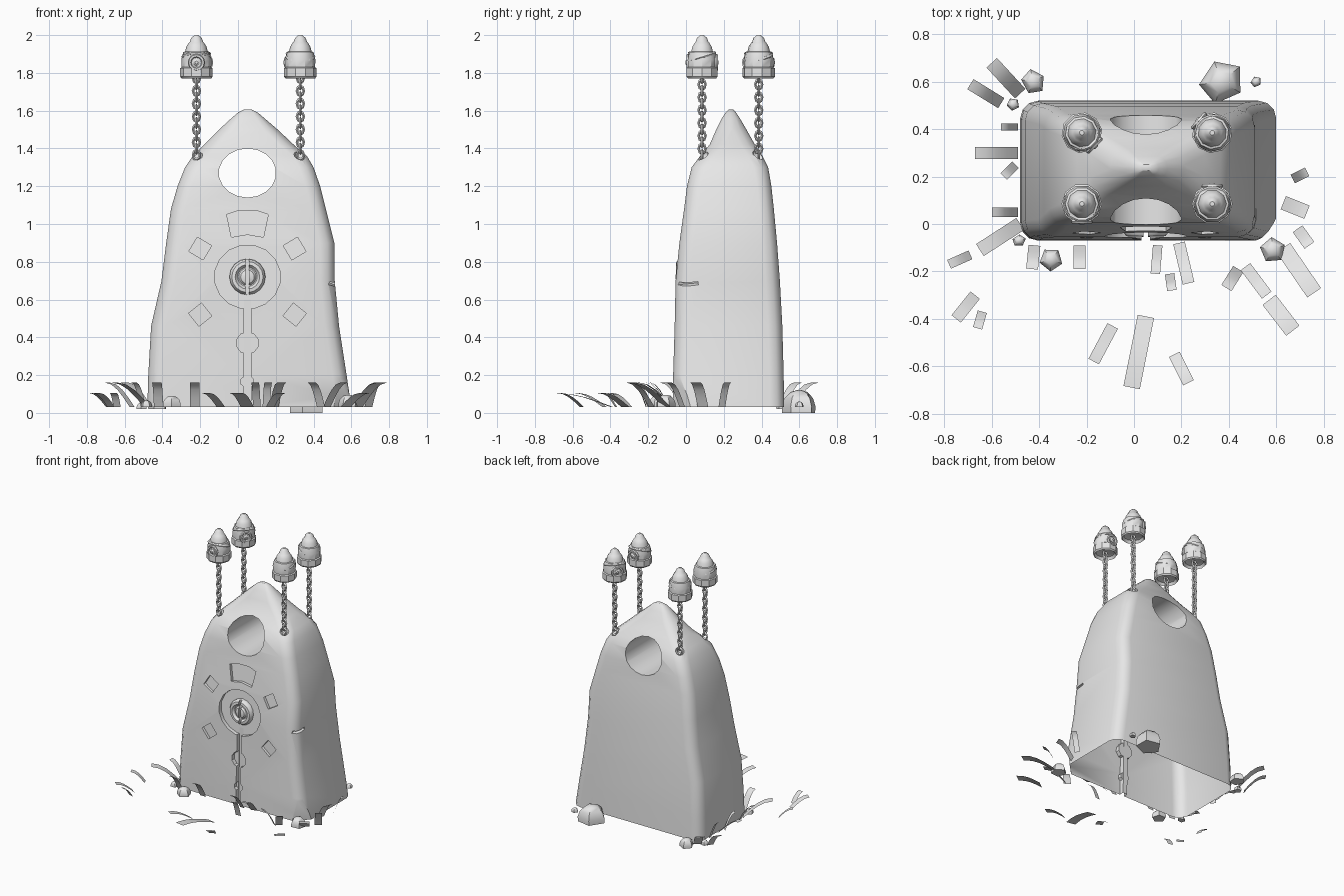
import bpy, bmesh, math
from math import sin, cos, pi, radians
from mathutils import Vector

cube = bpy.data.objects.get("Cube")
if cube:
    bpy.data.objects.remove(cube, do_unlink=True)

stone_grey = bpy.data.materials.new("stone_grey")
stone_grey.use_nodes = True
stone_grey.diffuse_color = (0.8, 0.8, 0.8, 1)
for node in stone_grey.node_tree.nodes:
    if node.type == 'BSDF_PRINCIPLED':
        node.inputs["Base Color"].default_value = (0.8, 0.8, 0.8, 1)


def activate(obj):
    bpy.ops.object.select_all(action='DESELECT')
    obj.select_set(True)
    bpy.context.view_layer.objects.active = obj


def smooth(obj, angle=40):
    activate(obj)
    bpy.ops.object.shade_smooth_by_angle(angle=radians(angle))


def make_object(name, bm, fix_normals=True):
    if fix_normals:
        bmesh.ops.recalc_face_normals(bm, faces=bm.faces[:])
    mesh = bpy.data.meshes.new(name)
    bm.to_mesh(mesh)
    bm.free()
    mesh.materials.append(stone_grey)
    obj = bpy.data.objects.new(name, mesh)
    bpy.context.collection.objects.link(obj)
    return obj


def loft(name, rings):
    """Skin a closed solid over rings with equal point counts."""
    bm = bmesh.new()
    rows = [[bm.verts.new(p) for p in ring] for ring in rings]
    n = len(rows[0])
    for low, high in zip(rows, rows[1:]):
        for i in range(n):
            j = (i + 1) % n
            bm.faces.new((low[i], low[j], high[j], high[i]))
    bm.faces.new(rows[0])
    bm.faces.new(rows[-1])
    return make_object(name, bm)


def lathe(name, profile, n, sx=1, sy=1):
    return loft(name, [[(r * sx * cos(2 * pi * i / n), r * sy * sin(2 * pi * i / n), z)
                        for i in range(n)] for r, z in profile])


def cut(target, cutter):
    mod = target.modifiers.new("cut", 'BOOLEAN')
    mod.operation = 'DIFFERENCE'
    mod.solver = 'EXACT'
    mod.object = cutter
    activate(target)
    bpy.ops.object.modifier_apply(modifier=mod.name)
    bpy.data.objects.remove(cutter, do_unlink=True)


# Monolith sections: height, left x, right x, front y, back y
LEVELS = [(.03, -.48, .6, -.07, .52), (.2, -.475, .575, -.068, .517),
          (.46, -.46, .535, -.06, .51), (.7, -.405, .512, -.055, .497),
          (.9, -.38, .51, -.035, .482), (1.08, -.355, .465, -.01, .465),
          (1.2, -.32, .435, .005, .452), (1.3, -.28, .4, .03, .435),
          (1.36, -.24, .365, .075, .405), (1.42, -.18, .295, .125, .365),
          (1.5, -.1, .21, .16, .32), (1.56, -.035, .14, .19, .285),
          (1.59, 0, .105, .21, .265), (1.605, .03, .075, .225, .25)]


def front_y(z):
    for a, b in zip(LEVELS, LEVELS[1:]):
        if z <= b[0]:
            t = max(0, (z - a[0]) / (b[0] - a[0]))
            return a[3] + t * (b[3] - a[3])
    return LEVELS[-1][3]


def section(z, xl, xr, yf, yb):
    r = min(.075, .45 * min(xr - xl, yb - yf))
    corners = [(xr - r, yb - r), (xl + r, yb - r), (xl + r, yf + r), (xr - r, yf + r)]
    return [(cx + r * cos((q + k / 3) * pi / 2), cy + r * sin((q + k / 3) * pi / 2), z)
            for q, (cx, cy) in enumerate(corners) for k in range(4)]


monolith = loft("monolith", [section(*row) for row in LEVELS])


def prism(points, depth):
    """Cutter that follows the front slope down to the given depth."""
    return loft("cutter", [[(x, -.3, z) for x, z in points],
                           [(x, front_y(z) + depth, z) for x, z in points]])


def circle(x, z, rx, rz, n):
    return [(x + rx * cos(2 * pi * (i + .5) / n), z + rz * sin(2 * pi * (i + .5) / n))
            for i in range(n)]


def box_cutter(loc, size, rot=(0, 0, 0)):
    bpy.ops.mesh.primitive_cube_add(size=1, location=loc, rotation=rot)
    box = bpy.context.object
    box.scale = size
    return box


MID = .05
# Window through the top
cut(monolith, prism(circle(MID, 1.27, .152, .13, 18), 1))
# Carved ring, seam and its beads
cut(monolith, prism(circle(MID, .72, .175, .17, 16), .028))
cut(monolith, prism([(MID - .018, -.1), (MID + .018, -.1), (MID + .018, .6), (MID - .018, .6)], .032))
cut(monolith, prism(circle(MID, .37, .06, .058, 10), .03))
cut(monolith, prism(circle(MID, .165, .036, .034, 8), .029))
# Keystone recess and four radial recesses
cut(monolith, prism([(-.06, 1.05), (0, 1.07), (.1, 1.07), (.16, 1.05),
                     (.135, .93), (MID, .945), (-.035, .93)], .022))
for side in (-1, 1):
    for z in (.87, .52):
        tilt = math.atan2(z - .72, side * .25)
        cut(monolith, prism([(MID + side * .25 + .062 * cos(tilt + pi / 4 + k * pi / 2),
                              z + .062 * sin(tilt + pi / 4 + k * pi / 2)) for k in range(4)], .02))
# Edge crack and chipped lower corners
cut(monolith, box_cutter((.53, -.03, .67), (.1, .19, .016), (.1, .35, 0)))
cut(monolith, box_cutter((.6, -.1, .2), (.14, .14, .42), (.1, -.1, pi / 4)))
cut(monolith, box_cutter((-.5, -.09, .12), (.12, .12, .2), (.15, .1, pi / 4)))
# Sockets for the chains
POSTS = [(-.22, .085, 0), (.33, .085, pi), (-.22, .385, pi / 4), (.33, .385, -2.3)]
for x, y, _ in POSTS:
    bpy.ops.mesh.primitive_uv_sphere_add(segments=10, ring_count=6, radius=.035, location=(x, y, 1.37))
    cut(monolith, bpy.context.object)
# Open underside
bm = bmesh.new()
bm.from_mesh(monolith.data)
floor = [f for f in bm.faces if all(v.co.z < .0305 for v in f.verts)]
bmesh.ops.delete(bm, geom=floor, context='FACES')
bm.to_mesh(monolith.data)
bm.free()
smooth(monolith, 32)

# Slotted boss in the carved ring
boss = lathe("ring_boss", [(.096, -.01), (.095, .01), (.083, .026), (.065, .028), (.052, .012),
                           (.046, .012), (.036, .024), (.012, .03)], 16)
boss.rotation_euler = (pi / 2, 0, 0)
boss.location = (MID, front_y(.72) + .028, .72)
bpy.context.view_layer.update()
cut(boss, box_cutter((MID, -.08, .72), (.018, .09, .3)))
smooth(boss, 35)


def torus(name, major, minor, loc, rot, segs=(12, 6)):
    bpy.ops.mesh.primitive_torus_add(major_radius=major, minor_radius=minor, location=loc, rotation=rot,
                                     major_segments=segs[0], minor_segments=segs[1])
    obj = bpy.context.object
    obj.name = name
    obj.data.materials.append(stone_grey)
    smooth(obj, 50)
    return obj


# Four chains, each holding a carved head aloft
HEAD = [(.05, .025), (.066, .02), (.078, 0), (.086, .01), (.086, .055), (.078, .06), (.08, .1),
        (.07, .14), (.06, .143), (.053, .17), (.04, .19), (.036, .193), (.028, .215), (.01, .23)]
link_mesh = None
for x, y, turn in POSTS:
    for k in range(13):
        loc, rot = (x, y, 1.365 + k * .034), (pi / 2, 0, (k % 2) * pi / 2)
        if link_mesh is None:
            link = torus("chain_link", .018, .007, loc, rot, (8, 4))
            link_mesh = link.data
        else:
            link = bpy.data.objects.new("chain_link", link_mesh)
            bpy.context.collection.objects.link(link)
            link.location, link.rotation_euler = loc, rot
        link.scale = (1, 1.35, 1)
    head = lathe("carved_head", HEAD, 10)
    head.location, head.rotation_euler = (x, y, 1.77), (0, 0, turn)
    smooth(head, 35)
    ahead = Vector((sin(turn), -cos(turn), 0))
    torus("head_band", .07, .01, (x, y, 1.885), (-.3, 0, turn), (14, 6))
    torus("head_swirl", .036, .01, Vector((x, y, 1.855)) + ahead * .075, (pi / 2, 0, turn))
    knob = lathe("head_knob", [(.018, -.02), (.018, .01), (.008, .018)], 8)
    knob.location, knob.rotation_euler = Vector((x, y, 1.855)) + ahead * .07, (pi / 2, 0, turn)
    smooth(knob)

# Loose stones: x, y, width, depth, base height, turn
DOME = [(.98, 0), (1, .3), (.85, .65), (.5, .92), (.15, 1)]
for x, y, w, d, base, turn in [(.37, .6, .2, .18, 0, .7), (-.425, .6, .1, .11, .02, .5),
                               (-.51, .505, .055, .055, .02, .8), (.515, .6, .05, .045, .03, .7),
                               (-.485, -.07, .06, .05, .03, .3), (-.35, -.15, .1, .1, .03, .9),
                               (.585, -.11, .11, .11, .03, .4)]:
    rock = lathe("loose_stone", [(r * .5, h * w * .6) for r, h in DOME], 5, w, d)
    rock.location, rock.rotation_euler = (x, y, base), (0, 0, turn)
    smooth(rock, 45)

# Grass blades in hundredths: root x, root y, tip x, tip y, width
BLADES = [(-48, 55, -60, 68, 6), (-56, 51, -69, 59, 5), (-49, 41, -56, 41, 3), (-49, 30, -67, 30, 5),
          (-50, 25, -55, 20, 4), (-49, 5, -60, 5, 4), (-48, 0, -65, -11, 6), (-69, -13, -78, -17, 4),
          (-67, -30, -75, -40, 5), (-64, -37, -66, -44, 4), (-42, -9, -43, -19, 5), (-23, -9, -23, -19, 5),
          (-9, -43, -17, -58, 5), (5, -39, -1, -69, 7), (17, -55, 23, -67, 5), (10, -9, 9, -21, 4),
          (15, -21, 16, -28, 4), (19, -8, 23, -25, 5), (44, -19, 39, -27, 5), (47, -18, 56, -30, 5),
          (57, -32, 67, -45, 7), (63, -10, 76, -29, 7), (69, -2, 74, -9, 5), (63, 9, 73, 5, 6),
          (67, 19, 73, 22, 4)]
for row in BLADES:
    rx, ry, tx, ty, w = (v / 100 for v in row)
    root, tip = Vector((rx, ry, 0)), Vector((tx, ty, 0))
    across = (tip - root).normalized().cross(Vector((0, 0, 1))) * w / 2
    rise = .075 if ry < -.25 or rx < -.6 else .13
    bm = bmesh.new()
    pairs = []
    for k in range(5):
        t = k / 4
        p = root.lerp(tip, t) + Vector((0, 0, .03 + rise * sin(t * pi / 2)))
        pairs.append((bm.verts.new(p - across), bm.verts.new(p + across)))
    for a, b in zip(pairs, pairs[1:]):
        bm.faces.new((a[0], a[1], b[1], b[0]))
    smooth(make_object("grass_blade", bm, False))
